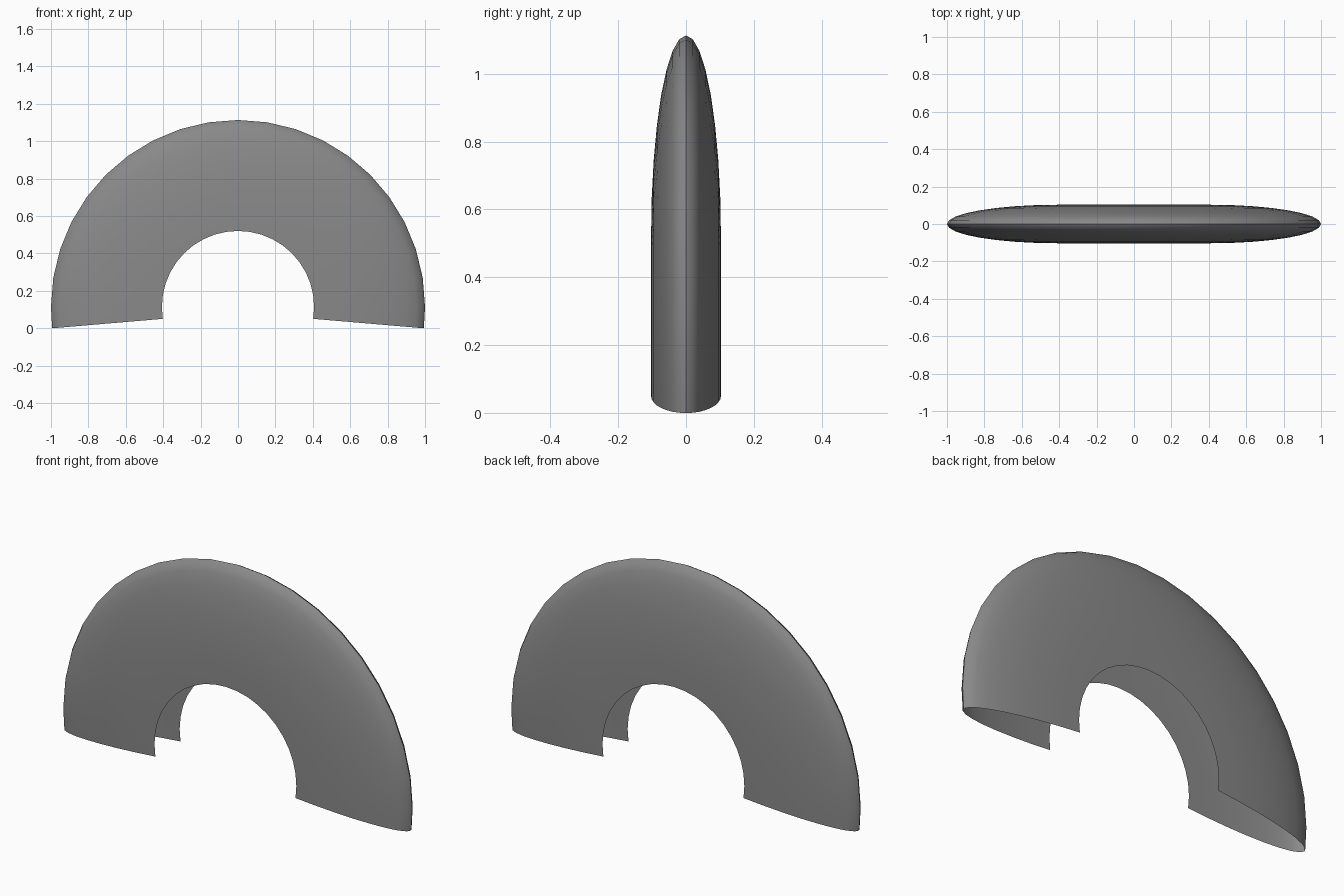
import bpy, bmesh
from math import sin, cos, pi, sqrt, radians

cube = bpy.data.objects.get("Cube")
if cube:
    bpy.data.objects.remove(cube, do_unlink=True)

OUTER, INNER, HALF_WIDTH = 1.0, 0.407, 0.103
CENTRE_Z = 0.113
PROFILE_STEPS, ARC_STEP = 16, 9

# Plain grey metal
grey = bpy.data.materials.new("grey_metal")
grey.use_nodes = True
colour = (0.25, 0.25, 0.25, 1)
grey.diffuse_color = colour
grey.node_tree.nodes["Principled BSDF"].inputs["Base Color"].default_value = colour

# Half-ellipse cross-section as (radius, y), open towards the hub
profile = []
for i in range(PROFILE_STEPS + 1):
    t = pi * i / PROFILE_STEPS - pi / 2
    profile.append((INNER + (OUTER - INNER) * cos(t), HALF_WIDTH * sin(t)))


def arc_ring(bm, angle):
    a = radians(angle)
    return [bm.verts.new((r * sin(a), y, CENTRE_Z + r * cos(a))) for r, y in profile]


def end_ring(bm, side):
    # Slightly sloping lower lip
    ring = []
    for r, y in profile:
        z = 0.0845 - 0.085 * r
        x = sqrt(r * r - (z - CENTRE_Z) ** 2)
        ring.append(bm.verts.new((side * x, y, max(z, 0))))
    return ring


# Sweep the section over the wheel arch
bm = bmesh.new()
rings = [end_ring(bm, -1)]
rings += [arc_ring(bm, a) for a in range(-90, 91, ARC_STEP)]
rings.append(end_ring(bm, 1))
for a, b in zip(rings, rings[1:]):
    for i in range(PROFILE_STEPS):
        bm.faces.new((a[i], b[i], b[i + 1], a[i + 1]))

# Point the sheet's normals away from the hub
bm.normal_update()
if sum(f.normal.x * f.calc_center_median().x + f.normal.y * f.calc_center_median().y
       for f in bm.faces) < 0:
    bmesh.ops.reverse_faces(bm, faces=bm.faces[:])

mesh = bpy.data.meshes.new("fender")
bm.to_mesh(mesh)
bm.free()
mesh.materials.append(grey)
fender = bpy.data.objects.new("fender", mesh)
bpy.context.collection.objects.link(fender)
bpy.context.view_layer.objects.active = fender
fender.select_set(True)
bpy.ops.object.shade_smooth_by_angle(angle=radians(40))
